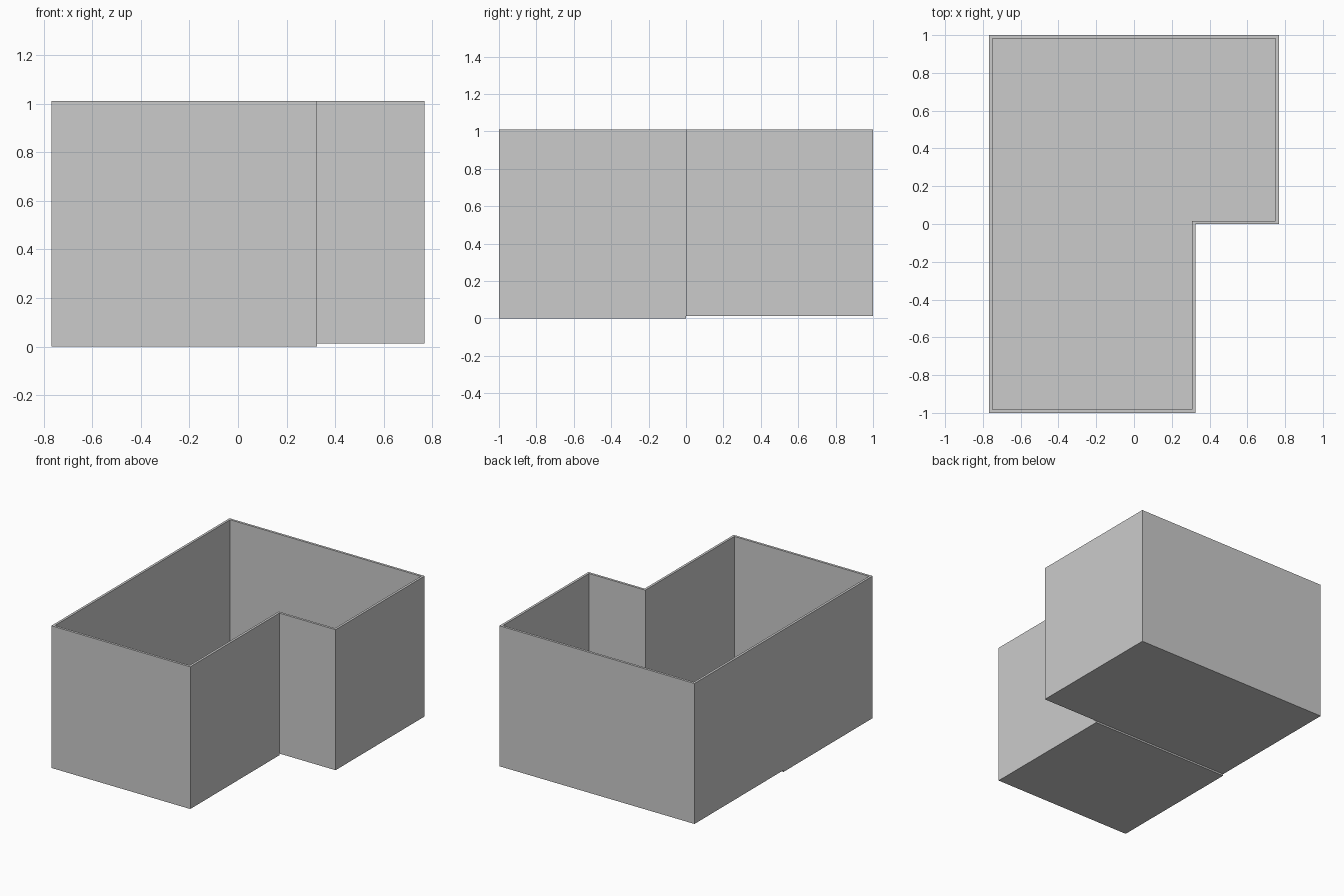
import bpy, bmesh

if "Cube" in bpy.data.objects:
    bpy.data.objects.remove(bpy.data.objects["Cube"])

STEP = 0.012      # front floor sits this much lower
TOP = 1.01
T = 0.017         # wall thickness
X0, X1, XN = -0.767, 0.767, 0.325   # left, right, notch


def finish(name, bm):
    bmesh.ops.recalc_face_normals(bm, faces=bm.faces[:])
    mesh = bpy.data.meshes.new(name)
    bm.to_mesh(mesh)
    bm.free()
    obj = bpy.data.objects.new(name, mesh)
    bpy.context.collection.objects.link(obj)
    return obj


def slab(name, x0, x1, y0, y1, z, height=0):
    """Flat rectangle, optionally extruded upwards."""
    bm = bmesh.new()
    face = bm.faces.new([bm.verts.new(p) for p in
                         ((x0, y0, z), (x1, y0, z), (x1, y1, z), (x0, y1, z))])
    if height:
        ext = bmesh.ops.extrude_face_region(bm, geom=[face], use_keep_orig=True)
        verts = [g for g in ext["geom"] if isinstance(g, bmesh.types.BMVert)]
        bmesh.ops.translate(bm, verts=verts, vec=(0, 0, height))
    return finish(name, bm)


# L-shaped perimeter walls: outer and inner outlines joined into a closed shell
outer = [(X0, -1), (XN, -1), (XN, 0), (X1, 0), (X1, 1), (X0, 1)]
inner = [(X0 + T, -1 + T), (XN - T, -1 + T), (XN - T, T),
         (X1 - T, T), (X1 - T, 1 - T), (X0 + T, 1 - T)]
bm = bmesh.new()
loops = [[bm.verts.new((x, y, z)) for x, y in outline]
         for outline, z in ((outer, STEP), (outer, TOP), (inner, TOP), (inner, STEP))]
n = len(outer)
for k in range(4):
    a, b = loops[k], loops[(k + 1) % 4]
    for i in range(n):
        j = (i + 1) % n
        bm.faces.new((a[i], a[j], b[j], b[i]))
finish("perimeter_walls", bm)

# Floors: thin lower slab in front, flat panel behind
slab("front_floor", X0, XN, -1, 0, 0, STEP)
slab("back_floor", X0, X1, 0, 1, STEP)
